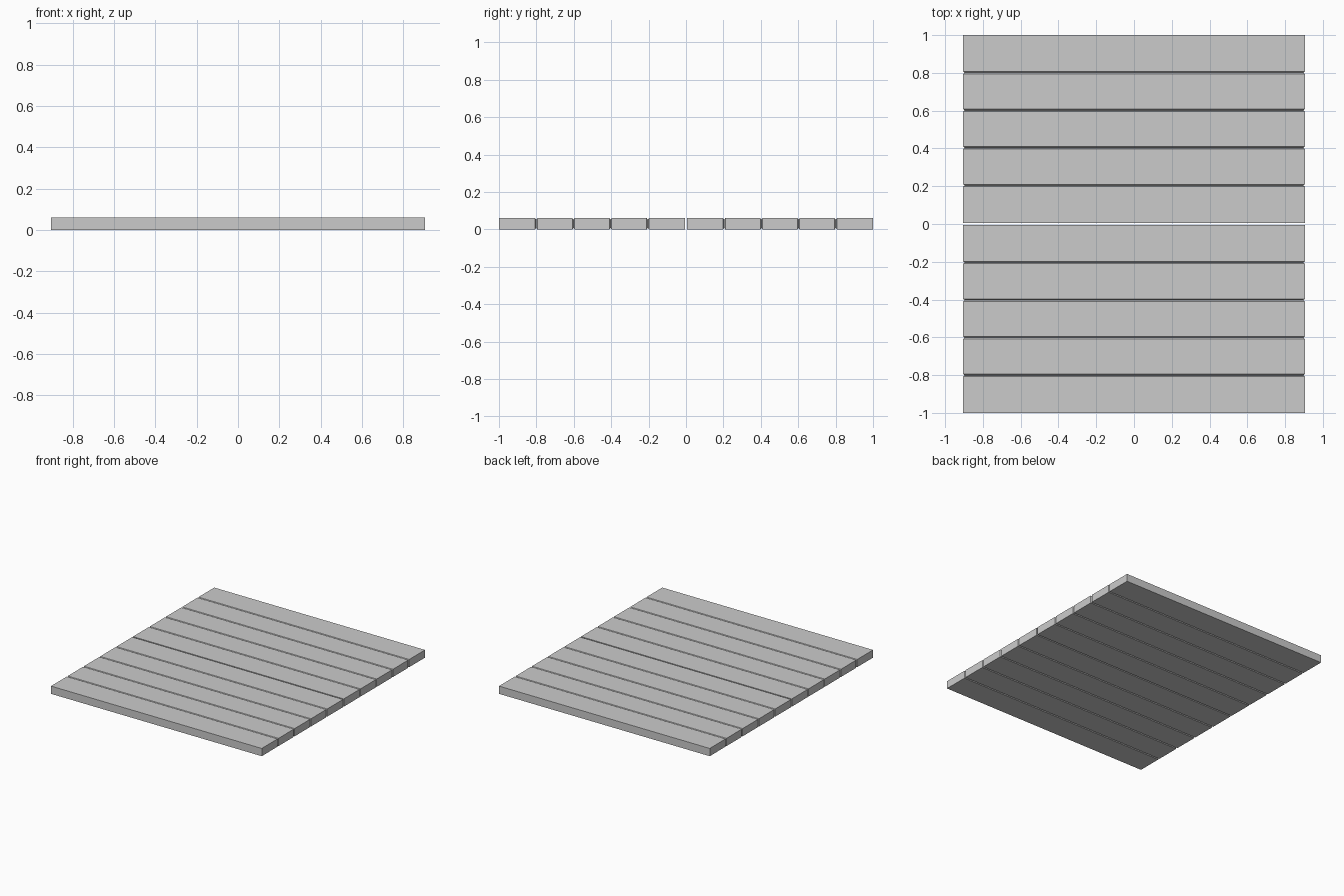
import bpy, bmesh

if "Cube" in bpy.data.objects:
    bpy.data.objects.remove(bpy.data.objects["Cube"])

HALF_X, THICK = 0.904, 0.06
INNER, OUTER = 0.005, 1.0      # y range of one panel half
PLANKS = 5
GROOVE_W, GROOVE_D = 0.006, 0.008


def panel(name, side):
    # Rectangular section lofted along y, pinched into a V groove at each plank joint
    step = (OUTER - INNER) / PLANKS
    stations = [(INNER, 0)]
    for i in range(1, PLANKS):
        y = INNER + i * step
        stations += [(y - GROOVE_W, 0), (y, GROOVE_D), (y + GROOVE_W, 0)]
    stations.append((OUTER, 0))

    bm = bmesh.new()
    rings = []
    for y, d in stations:
        x, lo, hi = HALF_X - d, d, THICK - d
        rings.append([bm.verts.new((px, side * y, pz))
                      for px, pz in ((-x, lo), (x, lo), (x, hi), (-x, hi))])
    for a, b in zip(rings, rings[1:]):
        for k in range(4):
            n = (k + 1) % 4
            bm.faces.new((a[k], a[n], b[n], b[k]))
    bm.faces.new(rings[0])
    bm.faces.new(rings[-1])
    bmesh.ops.recalc_face_normals(bm, faces=bm.faces)
    mesh = bpy.data.meshes.new(name)
    bm.to_mesh(mesh)
    bm.free()
    obj = bpy.data.objects.new(name, mesh)
    bpy.context.collection.objects.link(obj)


# Two plank panels separated by a narrow open gap
panel("front_plank_panel", -1)
panel("back_plank_panel", 1)
